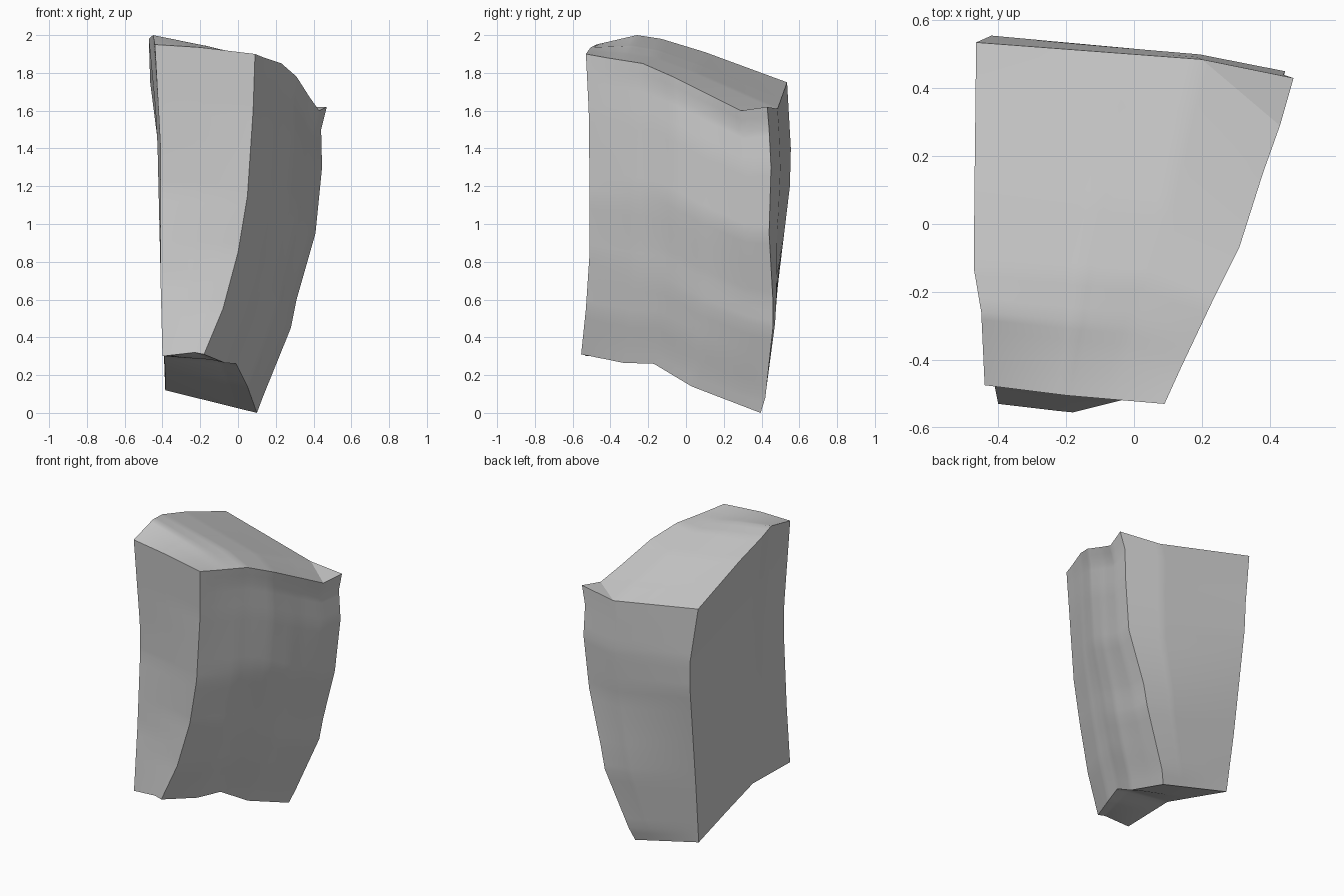
import bpy
import bmesh
import math
from mathutils import Vector

if "Cube" in bpy.data.objects:
    bpy.data.objects.remove(bpy.data.objects["Cube"], do_unlink=True)

STEPS = 32


def edge(*points):
    """Even samples along a polyline, keeping its own corner points."""
    pts = [Vector(p) for p in points]
    lengths = [(b - a).length for a, b in zip(pts, pts[1:])]
    total = sum(lengths)
    samples = []
    for i in range(STEPS + 1):
        distance = total * i / STEPS
        for k, length in enumerate(lengths):
            if distance <= length or k == len(lengths) - 1:
                samples.append(pts[k].lerp(pts[k + 1], min(distance / length, 1)))
                break
            distance -= length
    for p in pts:
        nearest = min(range(STEPS + 1), key=lambda i: (samples[i] - p).length)
        samples[nearest] = p.copy()
    return samples


def add_patch(bm, start, end, side_a, side_b):
    """Surface blended between four boundary edges."""
    grid = []
    for j in range(STEPS + 1):
        v = j / STEPS
        row = []
        for i in range(STEPS + 1):
            u = i / STEPS
            across = start[i].lerp(end[i], v)
            along = side_a[j].lerp(side_b[j], u)
            corners = start[0].lerp(start[-1], u).lerp(end[0].lerp(end[-1], u), v)
            row.append(bm.verts.new(across + along - corners))
        grid.append(row)
    for j in range(STEPS):
        for i in range(STEPS):
            bm.faces.new((grid[j][i], grid[j][i + 1],
                          grid[j + 1][i + 1], grid[j + 1][i]))


# Corner points
left_front_low, left_front_top = (-.4, -.53, .3), (-.44, -.475, 1.95)
right_front_low, right_front_top = (-.18, -.555, .31), (.09, -.53, 1.9)
right_back_low, right_back_tip = (.1, .395, 0), (.47, .43, 1.62)
left_back_low, left_back_top = (-.385, .415, .12), (-.465, .535, 1.75)
fold_right, fold_back = (.43, .29, 1.6), (.2, .485, 1.61)

# Upright edges, from bottom to top
left_front = edge(left_front_low, (-.41, -.48, .7), (-.41, -.45, 1.2),
                  (-.41, -.455, 1.4), left_front_top)
right_front = edge(right_front_low, (-.08, -.53, .55), (0, -.51, .85),
                   (.05, -.51, 1.15), (.08, -.515, 1.6), right_front_top)
right_back = edge(right_back_low, (.13, .42, .08), (.28, .46, .45), (.31, .46, .6),
                  (.41, .44, .95), (.445, .45, 1.3), (.44, .44, 1.5), right_back_tip)
left_back = edge(left_back_low, (-.4, .465, .5), (-.415, .55, 1.2),
                 (-.42, .555, 1.4), left_back_top)

# Bottom edges
low_front = edge(left_front_low, (-.23, -.55, .32), right_front_low)
low_back = edge(left_back_low, right_back_low)
low_left = edge(left_front_low, (-.39, -.15, .3), (-.385, .13, .21), left_back_low)
low_right = edge(right_front_low, (-.07, -.33, .265), (-.01, -.17, .26),
                 (.05, .03, .14), right_back_low)

# Top edges
top_front = edge(left_front_top, (-.2, -.505, 1.935), right_front_top)
top_left = edge(left_front_top, (-.45, -.26, 2), (-.472, -.13, 1.98),
                (-.47, .1, 1.91), left_back_top)
rim = (right_front_top, (.14, -.42, 1.88), (.23, -.23, 1.85),
       (.31, -.07, 1.78), (.38, .15, 1.67), fold_right)
top_right = edge(*rim)
top_fold = edge(left_back_top, fold_back, fold_right)
rim_right = edge(*rim, right_back_tip)
rim_back = edge(left_back_top, fold_back, right_back_tip)

# Block surfaces: four walls, underside, sloping top and the small corner flap
bm = bmesh.new()
add_patch(bm, low_front, top_front, left_front, right_front)
add_patch(bm, low_right, rim_right, right_front, right_back)
add_patch(bm, low_back, rim_back, left_back, right_back)
add_patch(bm, low_left, top_left, left_front, left_back)
add_patch(bm, low_front, low_back, low_left, low_right)
add_patch(bm, top_front, top_fold, top_left, top_right)
bm.faces.new([bm.verts.new(p) for p in (fold_right, right_back_tip, fold_back)])
bmesh.ops.remove_doubles(bm, verts=bm.verts, dist=.003)
bmesh.ops.recalc_face_normals(bm, faces=bm.faces)
mesh = bpy.data.meshes.new("stone_block")
bm.to_mesh(mesh)
bm.free()

stone = bpy.data.objects.new("stone_block", mesh)
bpy.context.collection.objects.link(stone)

# Plain grey stone
grey = bpy.data.materials.new("stone_grey")
grey.use_nodes = True
colour = (.6, .6, .6, 1)
grey.diffuse_color = colour
grey.node_tree.nodes["Principled BSDF"].inputs["Base Color"].default_value = colour
mesh.materials.append(grey)

# Smooth faces with crisp outer edges
bpy.ops.object.select_all(action="DESELECT")
stone.select_set(True)
bpy.context.view_layer.objects.active = stone
bpy.ops.object.shade_smooth_by_angle(angle=math.radians(35))
